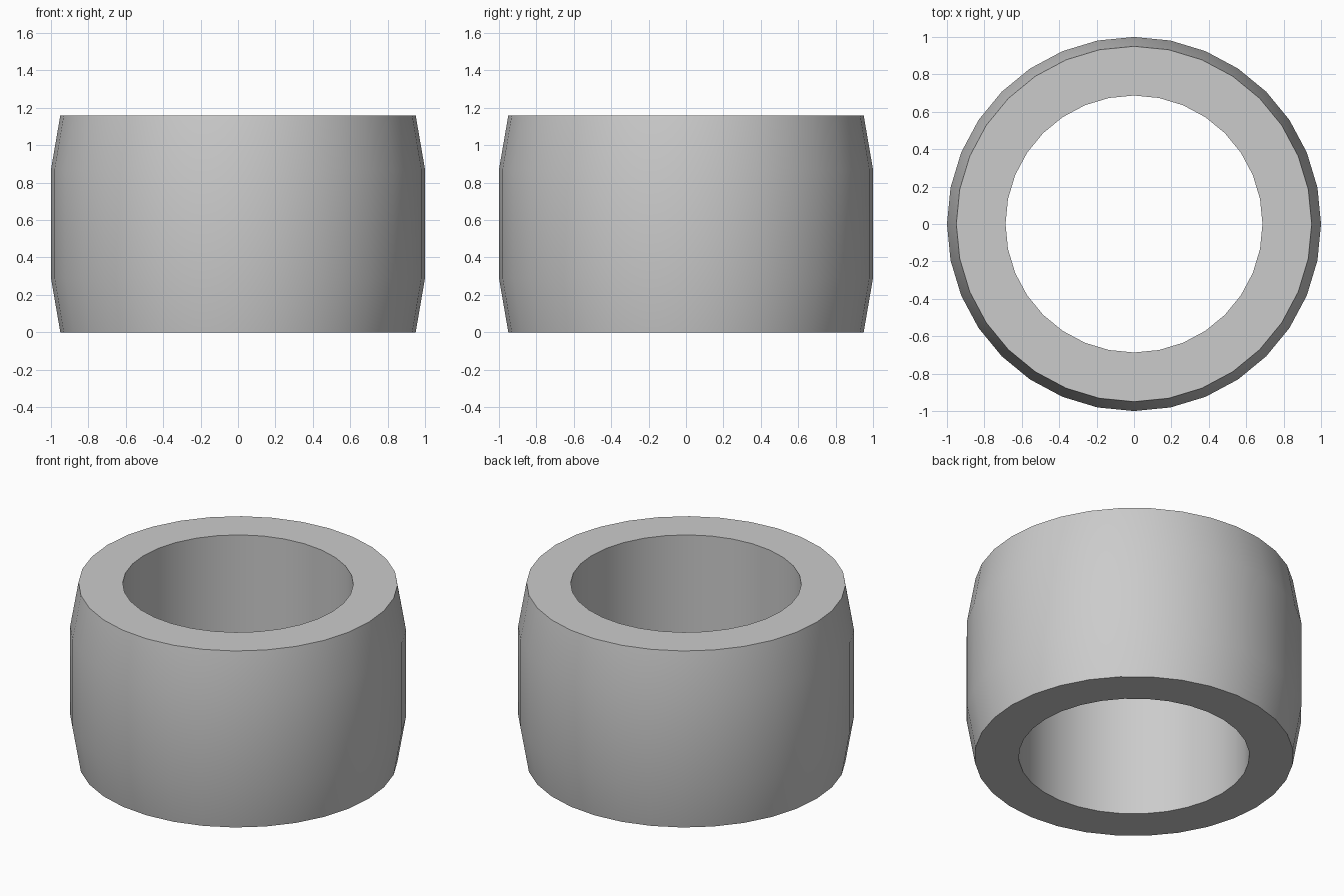
import bpy, bmesh, math

if "Cube" in bpy.data.objects:
    bpy.data.objects.remove(bpy.data.objects["Cube"])

SIDES = 32
# closed (radius, z) cross-section of the ring wall
PROFILE = [(0.95, 0), (1.0, 0.29), (1.0, 0.87), (0.95, 1.16), (0.687, 1.16), (0.687, 0)]

# revolve the section around z
bm = bmesh.new()
rings = [[bm.verts.new((r * math.cos(2 * math.pi * i / SIDES),
                        r * math.sin(2 * math.pi * i / SIDES), z))
          for i in range(SIDES)] for r, z in PROFILE]
for a, b in zip(rings, rings[1:] + rings[:1]):
    for i in range(SIDES):
        j = (i + 1) % SIDES
        bm.faces.new((a[i], a[j], b[j], b[i]))
bmesh.ops.recalc_face_normals(bm, faces=bm.faces[:])
mesh = bpy.data.meshes.new("barrel_ring")
bm.to_mesh(mesh)
bm.free()

ring = bpy.data.objects.new("barrel_ring", mesh)
bpy.context.collection.objects.link(ring)

# smooth sides, crisp rims
bpy.context.view_layer.objects.active = ring
ring.select_set(True)
bpy.ops.object.shade_smooth_by_angle(angle=math.radians(30))
